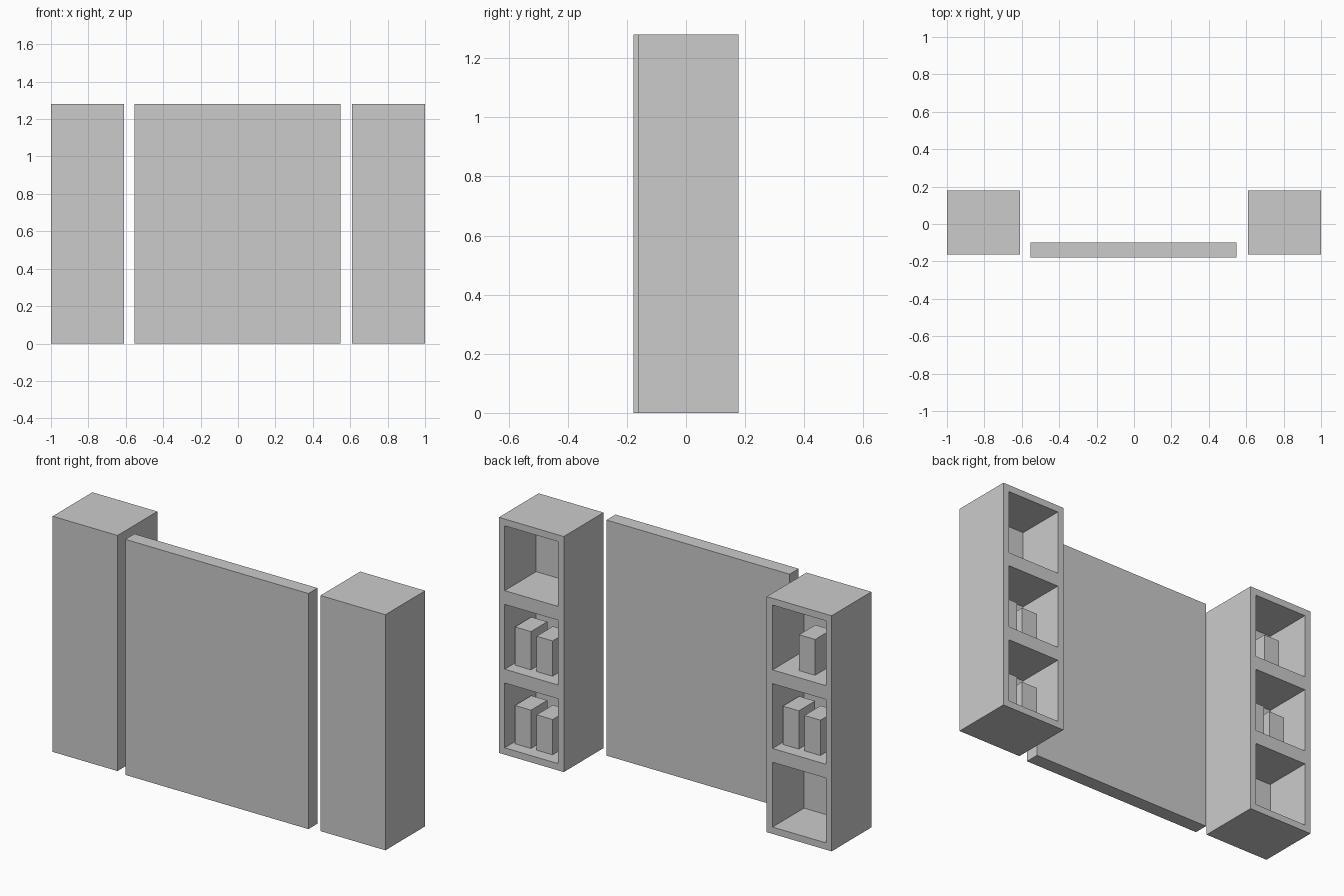
import bpy, bmesh

if "Cube" in bpy.data.objects:
    bpy.data.objects.remove(bpy.data.objects["Cube"])

H = 1.28                      # overall height
Y0, Y1 = -0.163, 0.178        # cabinet front and back
W, RIM = 0.39, 0.035          # cabinet width and side wall
CELL_H, GAP, BASE = 0.352, 0.075, 0.037
CAVITY = 0.27                 # shelf depth


def add_object(name, bm):
    bmesh.ops.recalc_face_normals(bm, faces=bm.faces)
    mesh = bpy.data.meshes.new(name)
    bm.to_mesh(mesh)
    bm.free()
    obj = bpy.data.objects.new(name, mesh)
    bpy.context.collection.objects.link(obj)
    return obj


def box(name, x0, x1, y0, y1, z0, z1):
    bm = bmesh.new()
    bmesh.ops.create_cube(bm, size=1)
    for v in bm.verts:
        v.co = (x0 + (v.co.x + 0.5) * (x1 - x0),
                y0 + (v.co.y + 0.5) * (y1 - y0),
                z0 + (v.co.z + 0.5) * (z1 - z0))
    return add_object(name, bm)


def cabinet(name, x0):
    # Back face is a grid; the shelf cells in it are pushed inwards
    xs = [x0, x0 + RIM, x0 + W - RIM, x0 + W]
    zs = [0]
    for i in range(3):
        z = BASE + i * (CELL_H + GAP)
        zs += [z, z + CELL_H]
    zs.append(H)
    bm = bmesh.new()
    g = [[bm.verts.new((x, Y1, z)) for z in zs] for x in xs]
    cells = []
    for i in range(3):
        for j in range(7):
            f = bm.faces.new((g[i][j], g[i][j + 1], g[i + 1][j + 1], g[i + 1][j]))
            if i == 1 and j % 2 == 1:
                cells.append(f)
    # Outer shell from the grid border
    border = [e for e in bm.edges if e.is_boundary]
    ext = bmesh.ops.extrude_edge_only(bm, edges=border)["geom"]
    for v in ext:
        if isinstance(v, bmesh.types.BMVert):
            v.co.y = Y0
    bmesh.ops.holes_fill(bm, edges=[e for e in bm.edges if e.is_boundary], sides=0)
    # Shelf cavities
    for f in bmesh.ops.extrude_discrete_faces(bm, faces=cells)["faces"]:
        rim = [v.co.copy() for v in f.verts]
        for v in f.verts:
            v.co.y -= CAVITY
        inner = list(f.verts)
        n = len(inner)
        for k in range(n):
            a, b = inner[k], inner[(k + 1) % n]
            if not any(len(e.link_faces) > 1 for e in a.link_edges if b in e.verts):
                c, d = bm.verts.new(rim[(k + 1) % n]), bm.verts.new(rim[k])
                bm.faces.new((a, b, c, d))
    bmesh.ops.remove_doubles(bm, verts=bm.verts, dist=1e-5)
    return add_object(name, bm)


# Stored goods: (offset from the +x cavity wall, height)
PAIR = [(0.014, 0.208), (0.144, 0.192)]
SINGLE = [(0.112, 0.195)]

for side, x0, shelves in (("right", 1 - W, {0: PAIR, 1: PAIR}),
                          ("left", -1, {1: PAIR, 2: SINGLE})):
    cabinet(side + "_cabinet", x0)
    for level, goods in shelves.items():
        z = BASE + level * (CELL_H + GAP)
        for k, (u, h) in enumerate(goods):
            x = x0 + W - RIM - u
            box(f"{side}_shelf_{level + 1}_box_{k + 1}",
                x - 0.096, x, -0.03, 0.11, z, z + h)

# Central panel
box("center_panel", -0.553, 0.548, -0.178, -0.1, 0, H)
